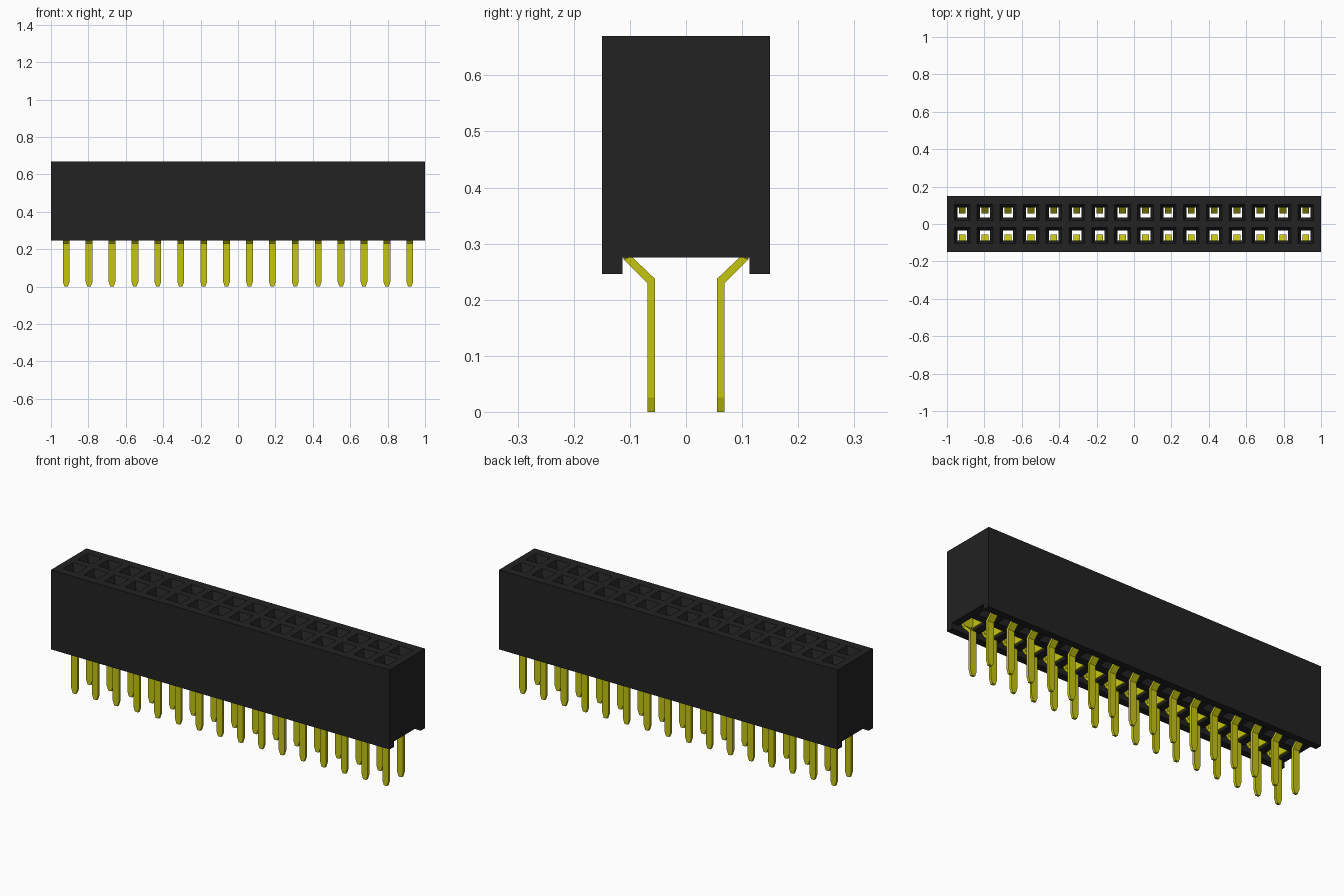
import bpy
import bmesh

COLUMNS = 16
PITCH = 0.1225
ROW_Y = 0.062

cube = bpy.data.objects.get("Cube")
if cube:
    bpy.data.objects.remove(cube, do_unlink=True)


def material(name, color):
    mat = bpy.data.materials.new(name)
    mat.use_nodes = True
    mat.diffuse_color = color
    mat.node_tree.nodes["Principled BSDF"].inputs["Base Color"].default_value = color
    return mat


def loft(bm, rings):
    """Join rings of equal length into a closed solid."""
    loops = [[bm.verts.new(p) for p in ring] for ring in rings]
    n = len(loops[0])
    for a, b in zip(loops, loops[1:]):
        for i in range(n):
            j = (i + 1) % n
            bm.faces.new((a[i], a[j], b[j], b[i]))
    bm.faces.new(loops[0][::-1])
    bm.faces.new(loops[-1])


def finish(bm, name, mat):
    bmesh.ops.recalc_face_normals(bm, faces=bm.faces[:])
    mesh = bpy.data.meshes.new(name)
    bm.to_mesh(mesh)
    bm.free()
    mesh.materials.append(mat)
    obj = bpy.data.objects.new(name, mesh)
    bpy.context.scene.collection.objects.link(obj)
    return obj


def rect(x, y, z, hx, hy):
    return [(x - hx, y - hy, z), (x + hx, y - hy, z),
            (x + hx, y + hy, z), (x - hx, y + hy, z)]


def positions():
    for i in range(COLUMNS):
        for side in (-1, 1):
            yield (i - (COLUMNS - 1) / 2) * PITCH, side


black = material("black plastic", (0.016, 0.016, 0.016, 1))
gold = material("yellow metal", (0.56, 0.56, 0.006, 1))

# Housing: block with a channel along its underside
half = [(0.113, 0.275), (0.113, 0.246), (0.15, 0.246), (0.15, 0.67)]
outline = half + [(-y, z) for y, z in reversed(half)]
bm = bmesh.new()
loft(bm, [[(x, y, z) for y, z in outline] for x in (-1, 1)])
housing = finish(bm, "housing", black)

# Socket cutters: funnel, throat and wider cavity open at the bottom
bm = bmesh.new()
for x, s in positions():
    y, cavity_y = s * ROW_Y, s * 0.067
    loft(bm, [rect(x, y, 0.69, 0.043, 0.043),
              rect(x, y, 0.67, 0.042, 0.042),
              rect(x, y, 0.63, 0.026, 0.026),
              rect(x, y, 0.61, 0.026, 0.026),
              rect(x, cavity_y, 0.61, 0.042, 0.046),
              rect(x, cavity_y, 0.26, 0.042, 0.046)])
cutter = finish(bm, "socket_cutter", black)
cutter.hide_render = True
cutter.hide_viewport = True
cut = housing.modifiers.new("sockets", "BOOLEAN")
cut.operation = "DIFFERENCE"
cut.solver = "EXACT"
cut.object = cutter
bpy.context.view_layer.update()
depsgraph = bpy.context.evaluated_depsgraph_get()
housing.data = bpy.data.meshes.new_from_object(housing.evaluated_get(depsgraph))
housing.modifiers.clear()
bpy.data.objects.remove(cutter, do_unlink=True)

# Pins: inner (y, z), outer (y, z), half width, from tip to contact blade
PIN = [((0.055, 0), (0.069, 0), 0.009),
       ((0.055, 0.026), (0.069, 0.026), 0.018),
       ((0.055, 0.237), (0.069, 0.23), 0.018),
       ((0.097, 0.277), (0.111, 0.272), 0.018),
       ((0.097, 0.30), (0.111, 0.30), 0.036),
       ((0.097, 0.60), (0.111, 0.60), 0.036)]
bm = bmesh.new()
for x, s in positions():
    loft(bm, [[(x - w, s * a[0], a[1]), (x + w, s * a[0], a[1]),
               (x + w, s * b[0], b[1]), (x - w, s * b[0], b[1])]
              for a, b, w in PIN])
    # Side walls of the contact inside the cavity
    for t in (-1, 1):
        loft(bm, [rect(x + t * 0.036, s * 0.067, z, 0.004, 0.042)
                  for z in (0.285, 0.60)])
finish(bm, "contact_pins", gold)
